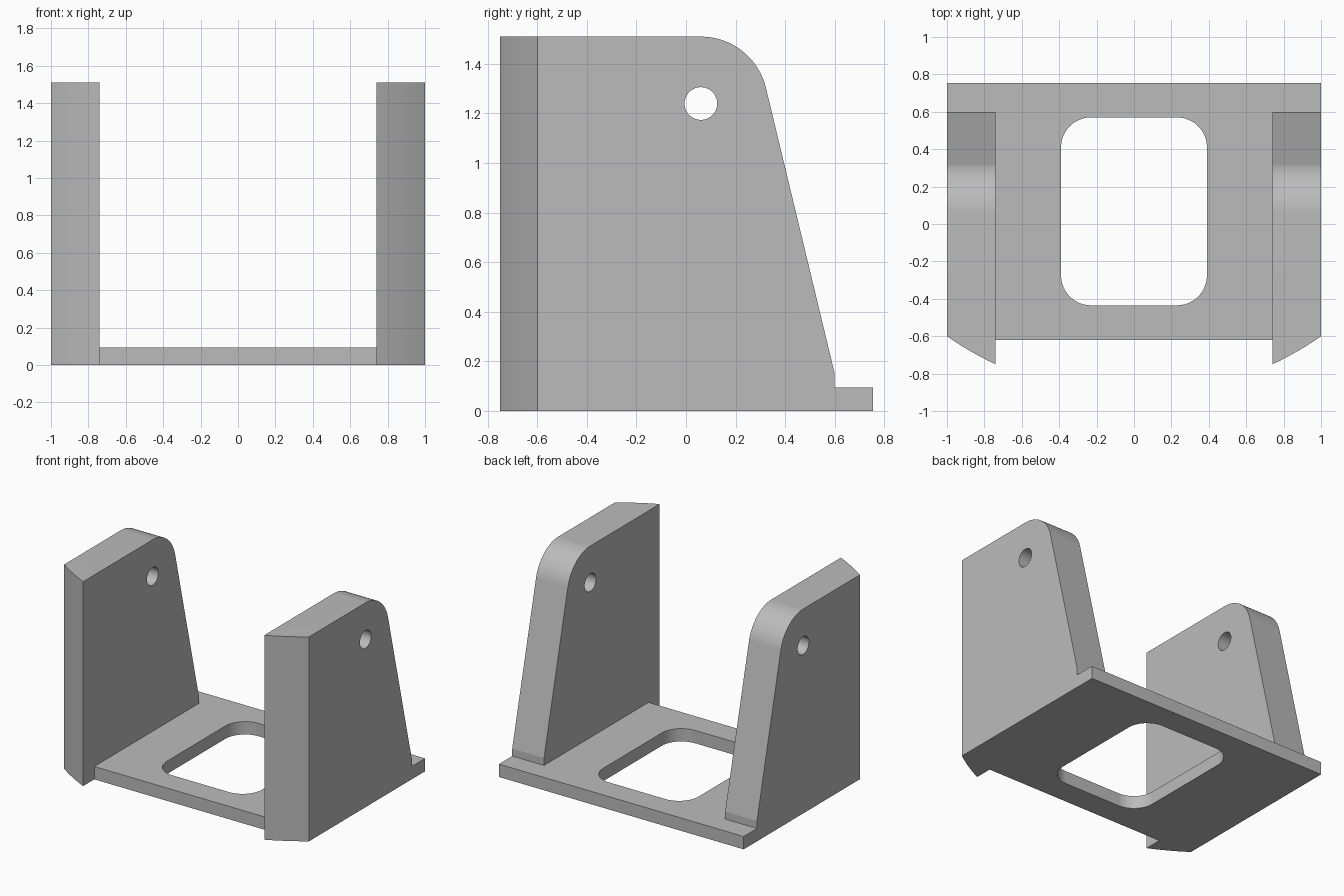
import bpy, bmesh
from math import sin, cos, atan2, acos, hypot, radians, sqrt
from mathutils import Vector

cube = bpy.data.objects.get("Cube")
if cube:
    bpy.data.objects.remove(cube, do_unlink=True)

grey = bpy.data.materials.new("plain grey")
grey.use_nodes = True
colour = (0.5, 0.5, 0.5, 1)
grey.diffuse_color = colour
grey.node_tree.nodes["Principled BSDF"].inputs["Base Color"].default_value = colour


def arc(cx, cy, r, a0, a1, n):
    return [(cx + r * cos(a0 + (a1 - a0) * i / n),
             cy + r * sin(a0 + (a1 - a0) * i / n)) for i in range(n + 1)]


def prism(name, outline, place, sweep):
    """Sweep a flat outline, placed in space by a function, along a vector."""
    bm = bmesh.new()
    face = bm.faces.new([bm.verts.new(place(*p)) for p in outline])
    new = bmesh.ops.extrude_face_region(bm, geom=[face])["geom"]
    bmesh.ops.translate(bm, vec=Vector(sweep),
                        verts=[g for g in new if isinstance(g, bmesh.types.BMVert)])
    bmesh.ops.recalc_face_normals(bm, faces=bm.faces)
    mesh = bpy.data.meshes.new(name)
    bm.to_mesh(mesh)
    bm.free()
    mesh.materials.append(grey)
    obj = bpy.data.objects.new(name, mesh)
    bpy.context.collection.objects.link(obj)
    return obj


def activate(obj):
    bpy.ops.object.select_all(action='DESELECT')
    obj.select_set(True)
    bpy.context.view_layer.objects.active = obj


def combine(obj, other, operation):
    activate(obj)
    mod = obj.modifiers.new("combine", 'BOOLEAN')
    mod.operation, mod.solver, mod.object = operation, 'EXACT', other
    bpy.ops.object.modifier_apply(modifier=mod.name)
    bpy.data.objects.remove(other, do_unlink=True)


INNER, BACK, FRONT = 0.74, 0.6, -0.6
PIN_Y, PIN_Z, ROUND = 0.06, 1.24, 0.27

# Base plate, stepped at the front so the cheeks form the outer corners
base = prism("bracket", [(-1, FRONT), (-INNER, FRONT), (-INNER, -0.62),
                         (INNER, -0.62), (INNER, FRONT), (1, FRONT),
                         (1, 0.755), (-1, 0.755)],
             lambda x, y: (x, y, 0), (0, 0, 0.095))

# Rounded opening in the base
r, w, y0, y1 = 0.16, 0.39, -0.435, 0.57
opening = []
for i, (cx, cy) in enumerate([(w - r, y1 - r), (r - w, y1 - r),
                              (r - w, y0 + r), (w - r, y0 + r)]):
    opening += arc(cx, cy, r, radians(90 * i), radians(90 * i + 90), 12)
combine(base, prism("opening_cutter", opening, lambda x, y: (x, y, -0.1), (0, 0, 0.4)),
        'DIFFERENCE')

# Side profile: rounded top, slope tangent to it, short upright heel
dy, dz = BACK - PIN_Y, 0.15 - PIN_Z
tangent = atan2(dz, dy) + acos(ROUND / hypot(dy, dz))
profile = [(-1, 0), (BACK, 0), (BACK, 0.15)]
profile += arc(PIN_Y, PIN_Z, ROUND, tangent, radians(90), 16) + [(-1, PIN_Z + ROUND)]

# Cheeks: side profile limited by a plan with a curved front
CENTRE_Y = 0.83
radius = hypot(1, CENTRE_Y - FRONT)
for side, name in ((1, "left_cheek"), (-1, "right_cheek")):
    steps = [INNER + (1 - INNER) * i / 6 for i in range(7)]
    plan = [(side * x, CENTRE_Y - sqrt(radius ** 2 - x * x)) for x in steps]
    plan += [(side, 0.9), (side * INNER, 0.9)]
    cheek = prism(name, plan, lambda x, y: (x, y, -0.2), (0, 0, 2))
    limit = prism("profile_cutter", profile,
                  lambda y, z: (side * 0.5, y, z), (side, 0, 0))
    combine(cheek, limit, 'INTERSECT')
    combine(base, cheek, 'UNION')

# Pin hole through both cheeks
hole = arc(PIN_Y, PIN_Z, 0.066, 0, radians(360), 48)[:-1]
combine(base, prism("pin_cutter", hole, lambda y, z: (-1.5, y, z), (3, 0, 0)), 'DIFFERENCE')

# Smooth the rounded parts, keep flats flat
activate(base)
bpy.ops.object.shade_smooth_by_angle(angle=radians(12))
weighted = base.modifiers.new("weighted normals", 'WEIGHTED_NORMAL')
weighted.keep_sharp = True
